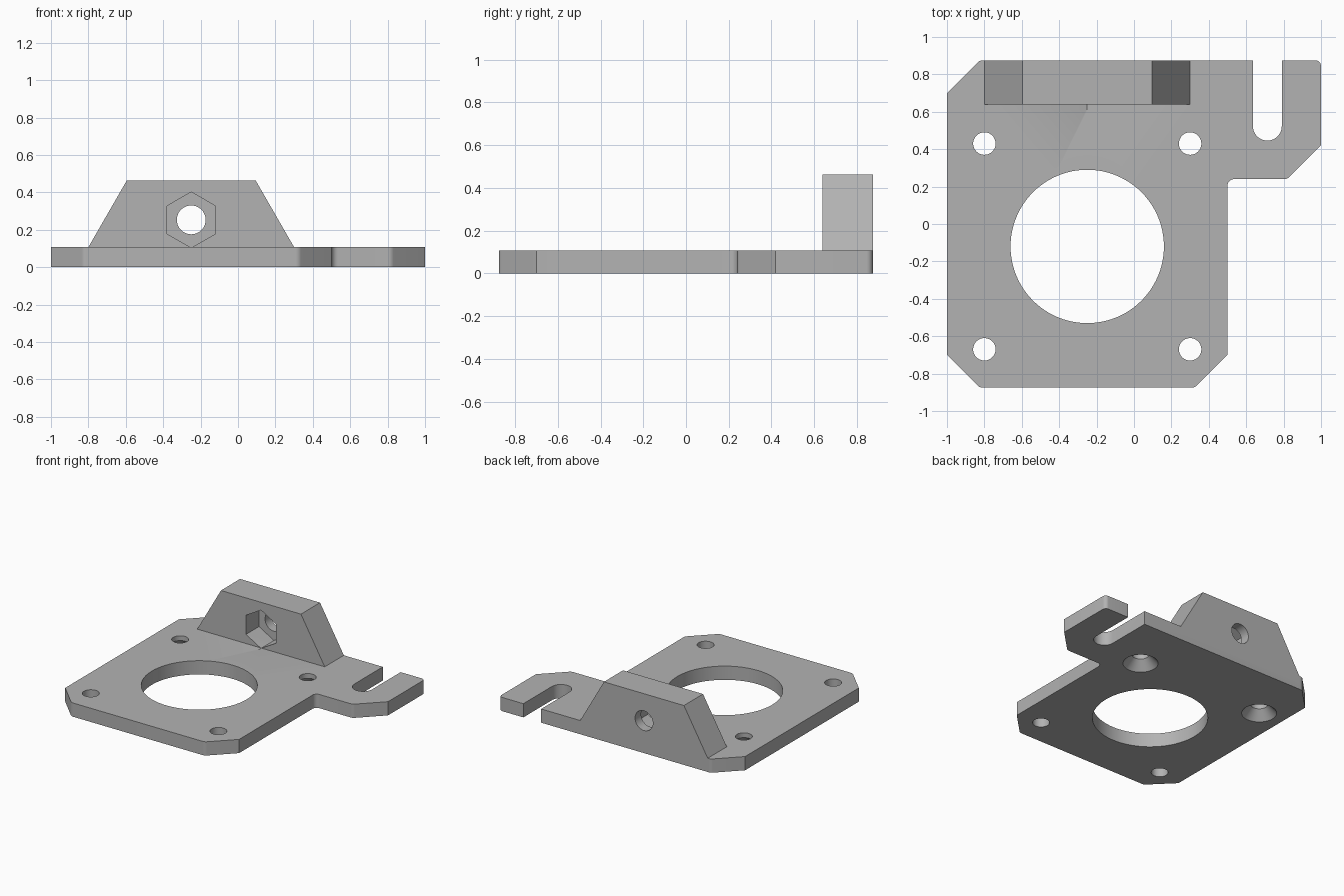
import bpy, bmesh, math
from mathutils import Vector, Matrix

cube = bpy.data.objects.get("Cube")
if cube:
    bpy.data.objects.remove(cube, do_unlink=True)

# One flat grey for the whole bracket
grey = bpy.data.materials.new("plain grey")
grey.use_nodes = True
colour = (0.45, 0.45, 0.45, 1)
grey.diffuse_color = colour
grey.node_tree.nodes["Principled BSDF"].inputs["Base Color"].default_value = colour

THICK = 0.107
BACK = 0.875
BOLT_X, BOLT_Z = -0.25, 0.253


def finish(name, bm):
    bmesh.ops.recalc_face_normals(bm, faces=bm.faces)
    mesh = bpy.data.meshes.new(name)
    bm.to_mesh(mesh)
    bm.free()
    mesh.materials.append(grey)
    obj = bpy.data.objects.new(name, mesh)
    bpy.context.collection.objects.link(obj)
    return obj


def prism(name, points, offset):
    """Extrude a closed polygon of 3D points along an offset."""
    bm = bmesh.new()
    face = bm.faces.new([bm.verts.new(p) for p in points])
    ext = bmesh.ops.extrude_face_region(bm, geom=[face])
    verts = [v for v in ext["geom"] if isinstance(v, bmesh.types.BMVert)]
    bmesh.ops.translate(bm, verts=verts, vec=offset)
    return finish(name, bm)


def cutter(name, centre, r1, r2, depth, sides=48, along_y=False, spin=0):
    """Cylinder or cone cutter, standing up or lying along y."""
    bm = bmesh.new()
    turn = Matrix.Rotation(-math.pi / 2, 4, "X") if along_y else Matrix()
    matrix = Matrix.Translation(centre) @ turn @ Matrix.Rotation(spin, 4, "Z")
    bmesh.ops.create_cone(bm, cap_ends=True, segments=sides, radius1=r1,
                          radius2=r2, depth=depth, matrix=matrix)
    return finish(name, bm)


def rounded(corners, steps=6):
    """Outline from (x, y, radius) corners, with arcs where radius > 0."""
    out = []
    for i, (x, y, r) in enumerate(corners):
        p = Vector((x, y))
        if not r:
            out.append(p)
            continue
        a = (Vector(corners[i - 1][:2]) - p).normalized()
        b = (Vector(corners[(i + 1) % len(corners)][:2]) - p).normalized()
        half = a.angle(b) / 2
        mid = p + (a + b).normalized() * r / math.sin(half)
        start = p + a * r / math.tan(half) - mid
        end = p + b * r / math.tan(half) - mid
        sweep = start.angle_signed(end)
        for k in range(steps + 1):
            out.append(mid + Matrix.Rotation(-sweep * k / steps, 2) @ start)
    return [(p.x, p.y, 0) for p in out]


def combine(target, tool, operation):
    mod = target.modifiers.new(tool.name, "BOOLEAN")
    mod.object, mod.operation, mod.solver = tool, operation, "EXACT"
    bpy.context.view_layer.objects.active = target
    bpy.ops.object.modifier_apply(modifier=mod.name)
    bpy.data.objects.remove(tool, do_unlink=True)


# Base plate with chamfered corners and a side tab
f = 0.04
bracket = prism("mounting_bracket", rounded([
    (-1, 0.7, 0), (-1, -0.7, 0), (-0.825, -BACK, f), (0.325, -BACK, f),
    (0.5, -0.7, 0), (0.5, 0.24, 0.035), (0.82, 0.24, f), (1, 0.42, 0),
    (1, BACK, 0.03), (-0.825, BACK, f)]), (0, 0, THICK))

# Sloped block along the back edge, sunk into the plate
block = prism("bolt_block", [
    (-0.8, BACK, 0.05), (0.3, BACK, 0.05), (0.3, BACK, THICK),
    (0.095, BACK, 0.463), (-0.595, BACK, 0.463), (-0.8, BACK, THICK)],
    (0, -0.235, 0))
combine(bracket, block, "UNION")

# Large centre opening
combine(bracket, cutter("centre_opening", (-0.25, -0.12, 0.05), 0.41, 0.41,
                        0.4, sides=96), "DIFFERENCE")

# Four screw holes, the back pair countersunk from below
for x in (-0.8, 0.3):
    for y in (-0.67, 0.43):
        combine(bracket, cutter("screw_hole", (x, y, 0.05), 0.06, 0.06, 0.4),
                "DIFFERENCE")
    combine(bracket, cutter("countersink", (x, 0.43, 0.03), 0.134, 0.06, 0.08),
            "DIFFERENCE")

# Open slot in the tab
r, sx, sy = 0.077, 0.713, 0.523
arc = [(sx - r * math.cos(math.pi * k / 24), sy - r * math.sin(math.pi * k / 24),
        -0.1) for k in range(25)]
slot = prism("tab_slot", arc + [(sx + r, 1, -0.1), (sx - r, 1, -0.1)], (0, 0, 0.4))
combine(bracket, slot, "DIFFERENCE")

# Bolt hole through the block, with a hexagonal nut pocket in front
combine(bracket, cutter("bolt_hole", (BOLT_X, 0.82, BOLT_Z), r, r, 0.3,
                        along_y=True), "DIFFERENCE")
combine(bracket, cutter("nut_pocket", (BOLT_X, 0.705, BOLT_Z), 0.149, 0.149, 0.19,
                        sides=6, along_y=True), "DIFFERENCE")

# Smooth round walls, keep edges crisp
bpy.ops.object.select_all(action="DESELECT")
bracket.select_set(True)
bpy.context.view_layer.objects.active = bracket
bpy.ops.object.shade_smooth_by_angle(angle=math.radians(30))
